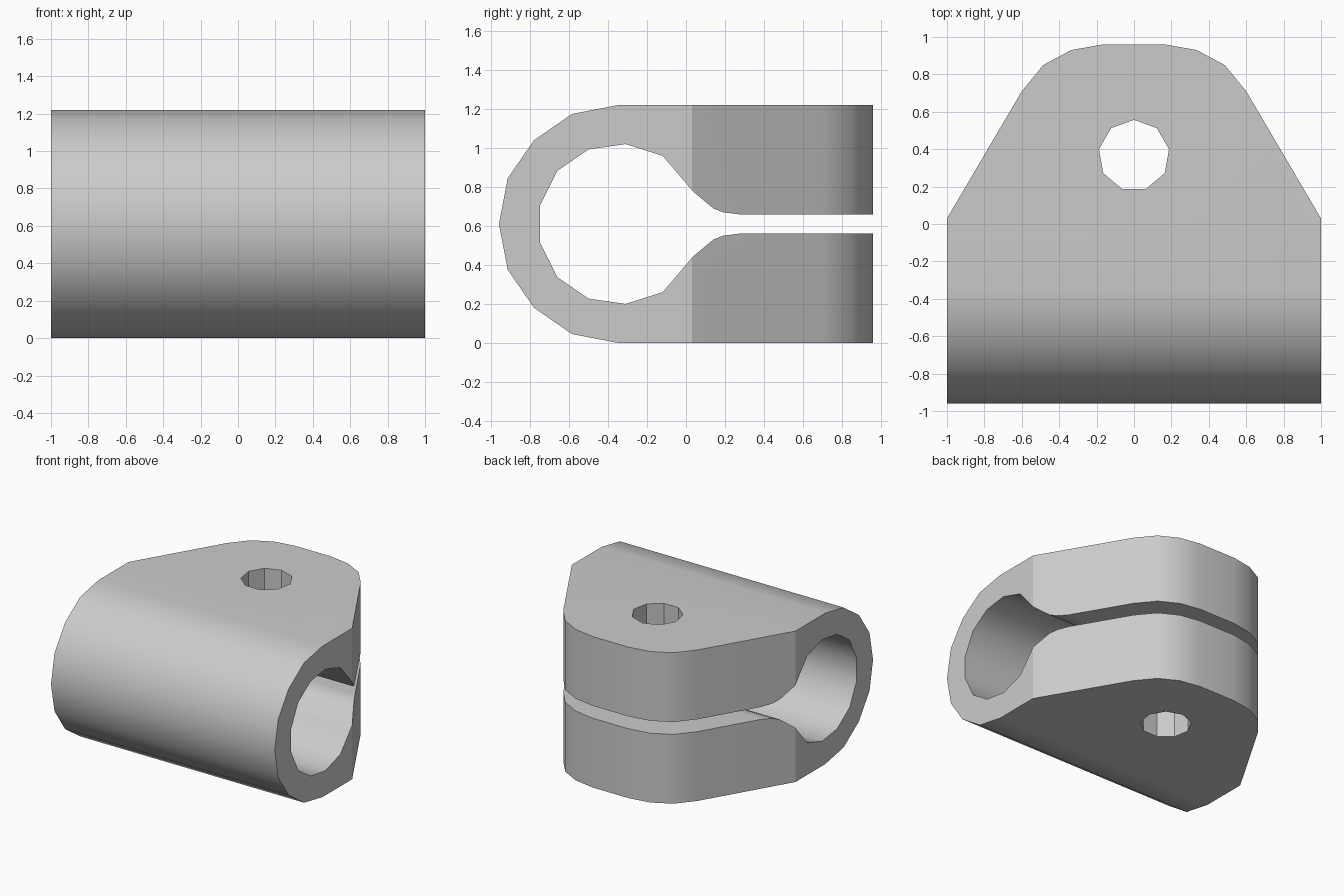
import bpy, bmesh, math
from mathutils import Vector

cube = bpy.data.objects.get("Cube")
if cube:
    bpy.data.objects.remove(cube, do_unlink=True)

MID = 0.61  # height of the clamp's plane of symmetry


def prism(name, points, offset):
    """Extrude a closed outline of 3D points along an offset."""
    bm = bmesh.new()
    face = bm.faces.new([bm.verts.new(p) for p in points])
    grown = bmesh.ops.extrude_face_region(bm, geom=[face])["geom"]
    verts = [v for v in grown if isinstance(v, bmesh.types.BMVert)]
    bmesh.ops.translate(bm, verts=verts, vec=Vector(offset))
    bmesh.ops.recalc_face_normals(bm, faces=bm.faces)
    mesh = bpy.data.meshes.new(name)
    bm.to_mesh(mesh)
    bm.free()
    obj = bpy.data.objects.new(name, mesh)
    bpy.context.collection.objects.link(obj)
    return obj


def cut(target, cutter, operation):
    """Apply a boolean and discard its cutter."""
    cutter.hide_render = True
    mod = target.modifiers.new("cut", "BOOLEAN")
    mod.operation, mod.object, mod.solver = operation, cutter, "EXACT"
    bpy.context.view_layer.objects.active = target
    bpy.ops.object.modifier_apply(modifier=mod.name)
    bpy.data.objects.remove(cutter, do_unlink=True)


# Side profile: (y, height above the plane of symmetry), upper half
outer = [(1.1, 0.61), (-0.35, 0.61), (-0.585, 0.565), (-0.78, 0.43), (-0.915, 0.235)]
inner = [(-0.75, 0.093), (-0.66, 0.273), (-0.5, 0.383), (-0.31, 0.41), (-0.12, 0.35),
         (0, 0.21), (0.035, 0.168), (0.14, 0.08), (0.19, 0.06), (0.27, 0.05), (1.1, 0.05)]
lower_outer = [(y, -h) for y, h in reversed(outer)]
lower_inner = [(y, -h) for y, h in reversed(inner)]
profile = outer + [(-0.96, 0)] + lower_outer + lower_inner + inner
# The outline runs round the outside, in along the lower gap, and back along the upper
clamp = prism("clamp_body", [(-1, y, MID + h) for y, h in profile], (2, 0, 0))

# Rounded, tapered plan shape of the two lugs
half = [(1.2, -1.2), (1.2, -0.31), (0.6, 0.71), (0.485, 0.85), (0.335, 0.93), (0.165, 0.96)]
plan = half + [(-x, y) for x, y in reversed(half)]
cut(clamp, prism("plan_cutter", [(x, y, -0.3) for x, y in plan], (0, 0, 2)), "INTERSECT")

# Nine-sided bolt hole through both lugs
SIDES = 9
angles = [math.tau * i / SIDES for i in range(SIDES)]
hole = [(0.19 * math.sin(a), 0.367 + 0.19 * math.cos(a), -0.3) for a in angles]
cut(clamp, prism("hole_cutter", hole, (0, 0, 2)), "DIFFERENCE")

# Grey metal
metal = bpy.data.materials.new("grey_metal")
metal.use_nodes = True
colour = (0.6, 0.6, 0.6, 1)
metal.diffuse_color = colour
metal.node_tree.nodes["Principled BSDF"].inputs["Base Color"].default_value = colour
clamp.data.materials.clear()
clamp.data.materials.append(metal)

# Smooth curves, with crisp hole facets and crisp corners at the ends
bpy.ops.object.select_all(action="DESELECT")
clamp.select_set(True)
bpy.context.view_layer.objects.active = clamp
bpy.ops.object.shade_smooth_by_angle(angle=math.radians(36))
for edge in clamp.data.edges:
    if all(abs(clamp.data.vertices[i].co.x) > 0.999 for i in edge.vertices):
        a, b = (clamp.data.vertices[i].co for i in edge.vertices)
        if abs(a.x - b.x) < 0.01:
            edge.use_edge_sharp = True
weighted = clamp.modifiers.new("even_shading", "WEIGHTED_NORMAL")
weighted.keep_sharp = True
